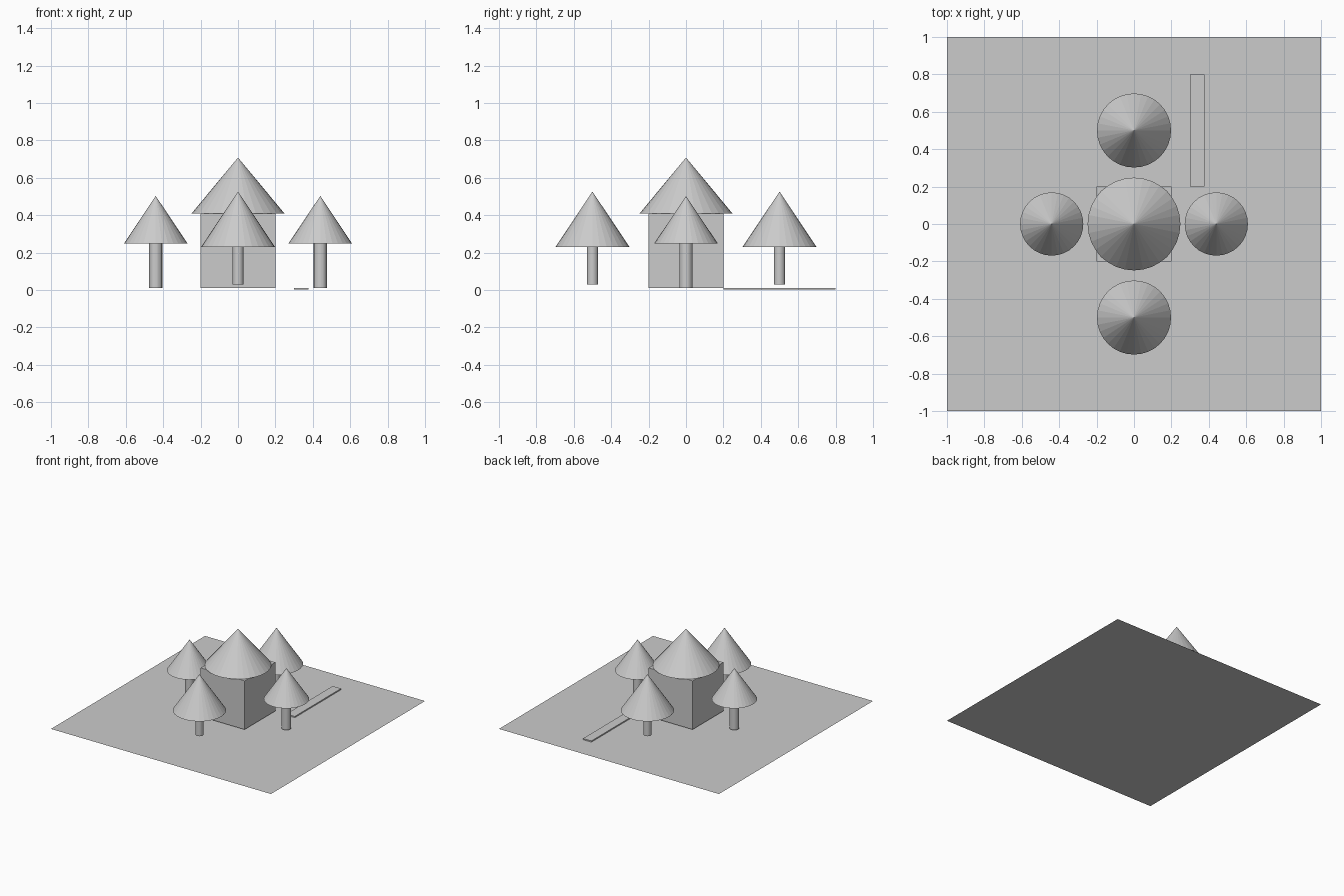
import bpy

if "Cube" in bpy.data.objects:
    bpy.data.objects.remove(bpy.data.objects["Cube"])


def box(name, lo, hi):
    size = [b - a for a, b in zip(lo, hi)]
    center = [(a + b) / 2 for a, b in zip(lo, hi)]
    bpy.ops.mesh.primitive_cube_add(size=1, location=center)
    ob = bpy.context.object
    ob.name, ob.scale = name, size
    return ob


def cone(name, x, y, r, z0, z1):
    bpy.ops.mesh.primitive_cone_add(vertices=32, radius1=r, radius2=0, depth=z1 - z0,
                                    location=(x, y, (z0 + z1) / 2))
    bpy.context.object.name = name


def trunk(name, x, y, r, z0, z1):
    bpy.ops.mesh.primitive_cylinder_add(vertices=32, radius=r, depth=z1 - z0,
                                        location=(x, y, (z0 + z1) / 2))
    bpy.context.object.name = name


# Flat lawn
bpy.ops.mesh.primitive_plane_add(size=2)
bpy.context.object.name = "lawn"

# House with conical roof
box("house_walls", (-0.2, -0.2, 0.01), (0.2, 0.2, 0.41))
cone("house_roof", 0, 0, 0.248, 0.41, 0.708)

# Thin path slab
box("path", (0.3, 0.2, 0.002), (0.376, 0.8, 0.012))

# Larger trees front and back, smaller trees left and right
for side, label in ((-1, "front"), (1, "back")):
    trunk(label + "_tree_trunk", 0, 0.5 * side, 0.03, 0.03, 0.23)
    cone(label + "_tree_crown", 0, 0.5 * side, 0.198, 0.23, 0.526)
for side, label in ((-1, "left"), (1, "right")):
    trunk(label + "_tree_trunk", 0.44 * side, 0, 0.035, 0.01, 0.25)
    cone(label + "_tree_crown", 0.44 * side, 0, 0.169, 0.25, 0.503)
